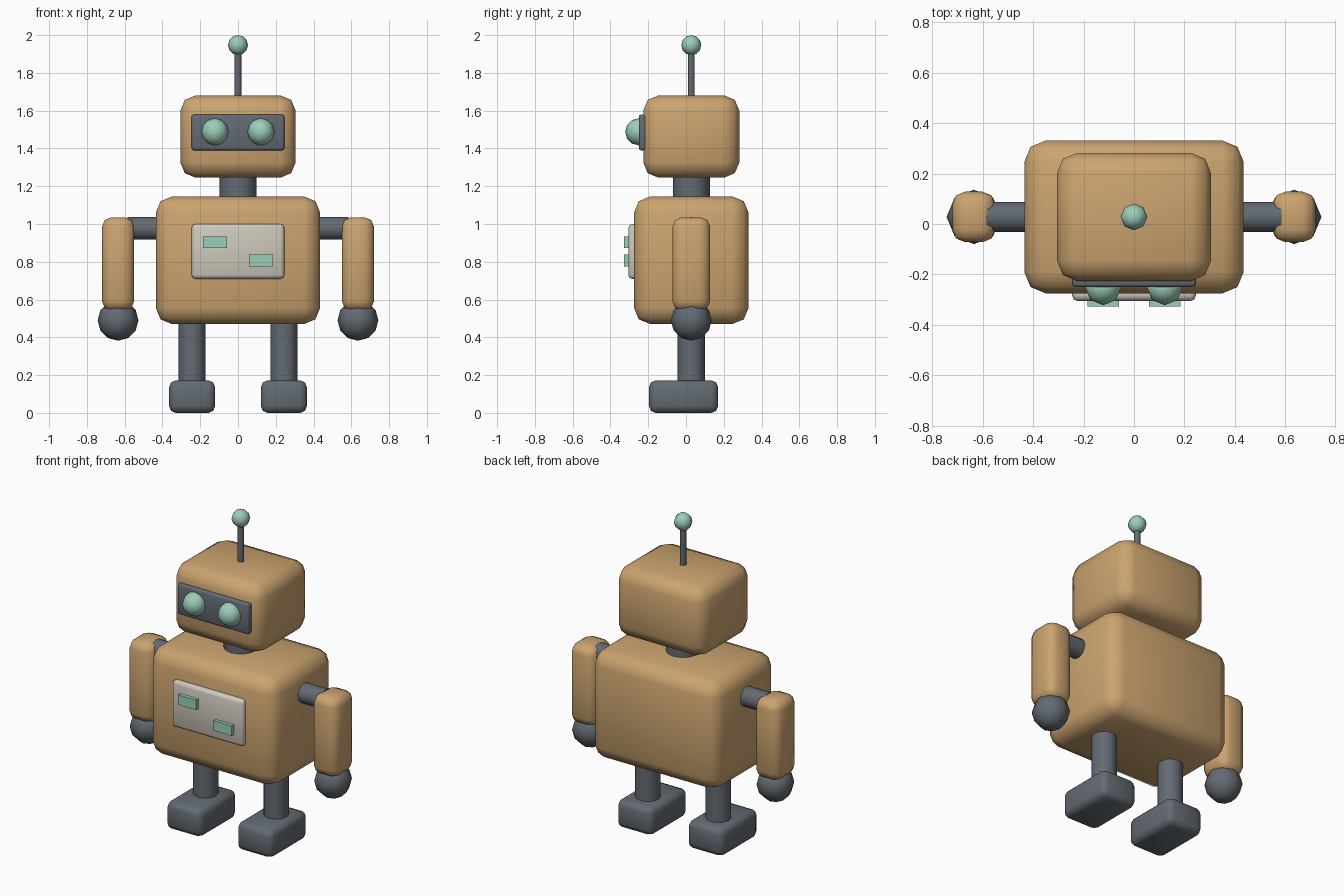
import bpy, math

if "Cube" in bpy.data.objects:
    bpy.data.objects.remove(bpy.data.objects["Cube"], do_unlink=True)

MID = 0.028  # depth of the body's centre line


def material(name, rgb):
    m = bpy.data.materials.new(name)
    m.use_nodes = True
    m.diffuse_color = (*rgb, 1)
    m.node_tree.nodes["Principled BSDF"].inputs["Base Color"].default_value = (*rgb, 1)
    return m


TAN = material("tan shell", (0.60, 0.37, 0.16))
GREY = material("dark grey metal", (0.125, 0.145, 0.17))
MINT = material("mint light", (0.33, 0.62, 0.48))
CREAM = material("cream panel", (0.62, 0.58, 0.50))


def finish(name, mat, angle):
    ob = bpy.context.object
    ob.name = name
    ob.data.materials.append(mat)
    bpy.ops.object.shade_smooth_by_angle(angle=math.radians(angle))
    return ob


def block(name, mat, centre, size, bevel=0):
    """Rounded box."""
    bpy.ops.mesh.primitive_cube_add(size=1, location=centre)
    ob = bpy.context.object
    ob.scale = size
    bpy.ops.object.transform_apply(location=False, rotation=False, scale=True)
    if bevel:
        mod = ob.modifiers.new("rounding", "BEVEL")
        mod.width = bevel
        mod.segments = 2
        bpy.ops.object.modifier_apply(modifier=mod.name)
    return finish(name, mat, 60)


def rod(name, mat, centre, radius, length, along_x=False):
    turn = (0, math.pi / 2, 0) if along_x else (0, 0, 0)
    bpy.ops.mesh.primitive_cylinder_add(vertices=12, radius=radius, depth=length,
                                        location=centre, rotation=turn)
    return finish(name, mat, 50)


def ball(name, mat, centre, radius):
    bpy.ops.mesh.primitive_uv_sphere_add(segments=8, ring_count=6, radius=radius,
                                         location=centre)
    return finish(name, mat, 60)


# Body, neck and head
block("torso", TAN, (0, MID, 0.808), (0.87, 0.606, 0.675), 0.085)
rod("neck", GREY, (0, MID, 1.195), 0.098, 0.16)
block("head", TAN, (0, MID, 1.463), (0.61, 0.508, 0.435), 0.08)

# Antenna
rod("antenna_rod", GREY, (0, MID, 1.79), 0.018, 0.28)
ball("antenna_ball", MINT, (0, MID, 1.947), 0.053)

# Face plate and chest panel
block("visor", GREY, (0, -0.225, 1.485), (0.49, 0.05, 0.19), 0.012)
block("chest_panel", CREAM, (0, -0.28, 0.855), (0.49, 0.05, 0.29), 0.02)
block("upper_button", MINT, (-0.122, -0.312, 0.903), (0.125, 0.03, 0.062))
block("lower_button", MINT, (0.122, -0.312, 0.807), (0.125, 0.03, 0.062))

# Paired parts
for side, s in (("left", 1), ("right", -1)):
    ball(side + "_eye", MINT, (s * 0.122, -0.25, 1.488), 0.072)
    rod(side + "_shoulder", GREY, (s * 0.49, MID, 0.977), 0.06, 0.19, True)
    block(side + "_arm", TAN, (s * 0.635, MID, 0.788), (0.17, 0.2, 0.495), 0.05)
    ball(side + "_hand", GREY, (s * 0.635, MID, 0.49), 0.108)
    rod(side + "_leg", GREY, (s * 0.243, MID, 0.325), 0.072, 0.33)
    block(side + "_foot", GREY, (s * 0.243, -0.013, 0.086), (0.243, 0.365, 0.172), 0.035)
